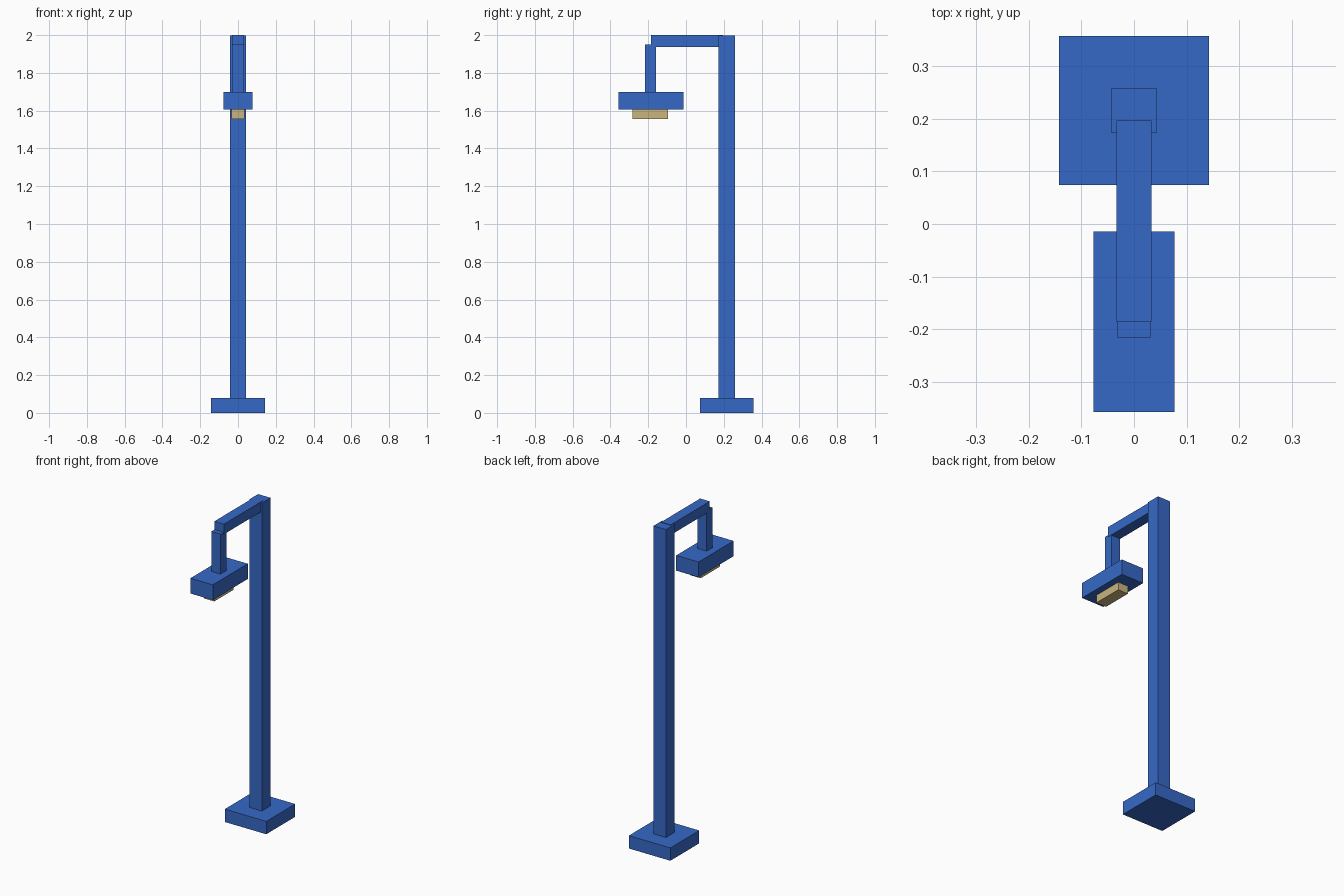
import bpy
import bmesh
from mathutils import Matrix, Vector

cube = bpy.data.objects.get("Cube")
if cube:
    bpy.data.objects.remove(cube, do_unlink=True)


def make_material(name, rgb):
    mat = bpy.data.materials.new(name)
    mat.use_nodes = True
    color = (*rgb, 1.0)
    mat.diffuse_color = color
    for node in mat.node_tree.nodes:
        if node.type == "BSDF_PRINCIPLED":
            node.inputs["Base Color"].default_value = color
    return mat


def box(name, half_width, y_range, z_range, mat):
    """Box centred on x = 0, spanning the given y and z ranges."""
    low = Vector((-half_width, y_range[0], z_range[0]))
    high = Vector((half_width, y_range[1], z_range[1]))
    size = high - low
    matrix = Matrix.Translation((low + high) / 2) @ Matrix.Diagonal((*size, 1.0))
    bm = bmesh.new()
    bmesh.ops.create_cube(bm, size=1.0, matrix=matrix)
    mesh = bpy.data.meshes.new(name)
    bm.to_mesh(mesh)
    bm.free()
    mesh.materials.append(mat)
    obj = bpy.data.objects.new(name, mesh)
    bpy.context.collection.objects.link(obj)
    return obj


blue = make_material("blue paint", (0.037, 0.141, 0.565))
glow = make_material("pale yellow lamp", (0.58, 0.46, 0.21))

# Foot and upright
box("base_plate", 0.143, (0.074, 0.358), (0, 0.08), blue)
box("pole", 0.043, (0.173, 0.259), (0.08, 1.997), blue)

# Arm reaching forward, with the hanger below its end
box("arm", 0.033, (-0.186, 0.197), (1.937, 2.0), blue)
box("hanger", 0.031, (-0.216, -0.159), (1.70, 1.95), blue)

# Lamp head and light panel
box("lamp_head", 0.077, (-0.358, -0.014), (1.605, 1.70), blue)
box("light_panel", 0.035, (-0.284, -0.094), (1.557, 1.605), glow)
